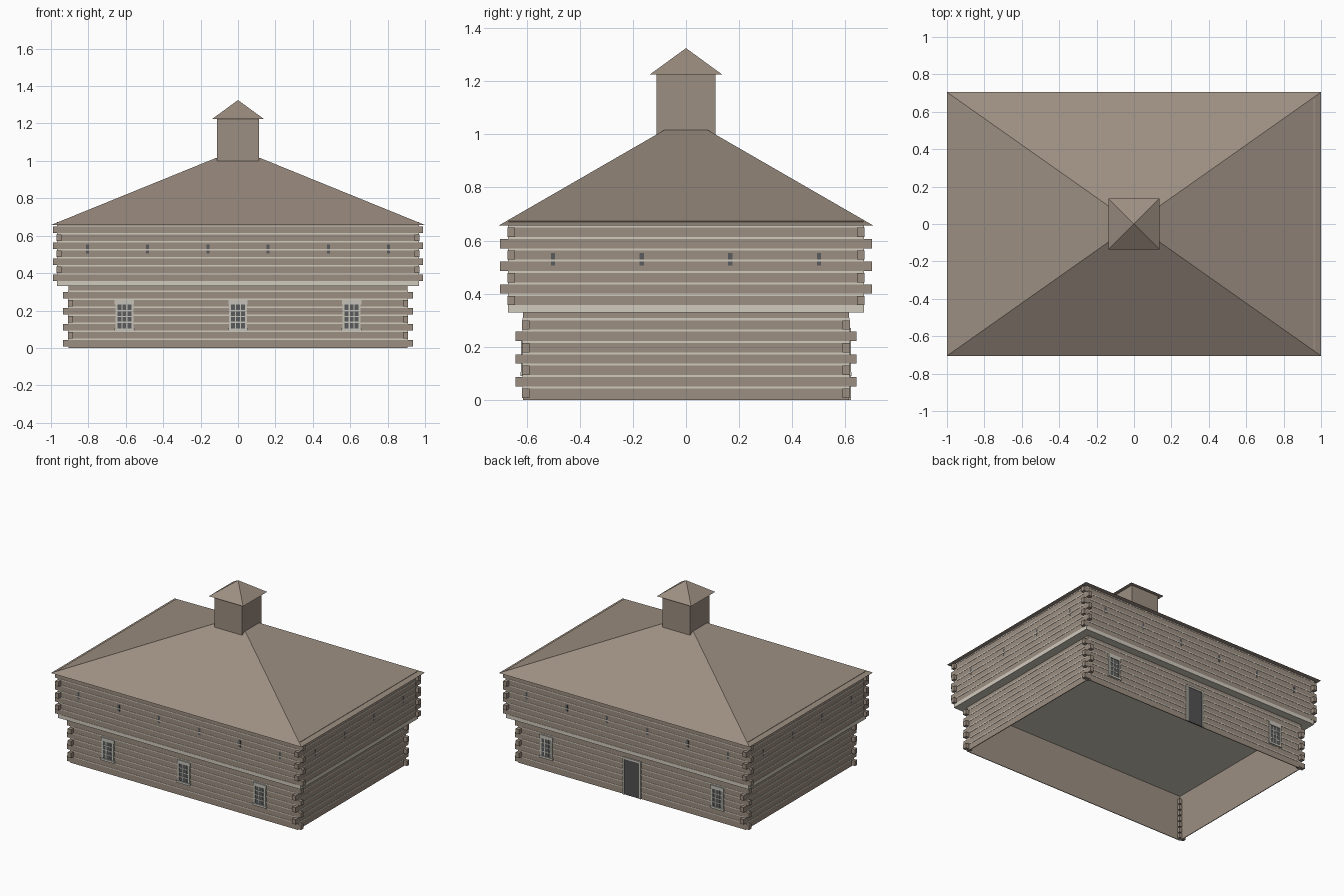
import bpy, bmesh

if "Cube" in bpy.data.objects:
    bpy.data.objects.remove(bpy.data.objects["Cube"])

def mat(name, r, g, b):
    m = bpy.data.materials.new(name)
    m.diffuse_color = (r, g, b, 1)
    m.use_nodes = True
    m.node_tree.nodes["Principled BSDF"].inputs["Base Color"].default_value = m.diffuse_color
    return m

WOOD = mat("weathered_wood", .335, .272, .222)
CHINK = mat("pale_chinking", .64, .595, .52)
FRAME = mat("pale_frame", .56, .54, .48)
DARK = mat("dark_grey", .10, .105, .11)
DOOR = mat("door_dark", .085, .085, .085)

def boxes(name, material, items):
    """One object from many boxes given as (x0, x1, y0, y1, z0, z1)."""
    bm = bmesh.new()
    for x0, x1, y0, y1, z0, z1 in items:
        vs = bmesh.ops.create_cube(bm, size=1)["verts"]
        for v in vs:
            v.co.x = x1 if v.co.x > 0 else x0
            v.co.y = y1 if v.co.y > 0 else y0
            v.co.z = z1 if v.co.z > 0 else z0
    return finish(name, material, bm)

def finish(name, material, bm):
    bmesh.ops.recalc_face_normals(bm, faces=bm.faces)
    me = bpy.data.meshes.new(name)
    bm.to_mesh(me)
    bm.free()
    me.materials.append(material)
    ob = bpy.data.objects.new(name, me)
    bpy.context.collection.objects.link(ob)
    return ob

def hip(name, hx, hy, z0, z1, top):
    """Hipped roof: rectangle scaled to 'top' at z1 (0 gives a point)."""
    bm = bmesh.new()
    cs = [(-1, -1), (1, -1), (1, 1), (-1, 1)]
    lo = [bm.verts.new((a * hx, b * hy, z0)) for a, b in cs]
    bm.faces.new(lo)
    if top:
        hi = [bm.verts.new((a * hx * top, b * hy * top, z1)) for a, b in cs]
        bm.faces.new(hi)
        for i in range(4):
            j = (i + 1) % 4
            bm.faces.new((lo[i], lo[j], hi[j], hi[i]))
    else:
        tip = bm.verts.new((0, 0, z1))
        for i in range(4):
            bm.faces.new((lo[i], lo[(i + 1) % 4], tip))
    return finish(name, WOOD, bm)

def ring(hx, hy, z0, z1, t):
    """Four wall slabs, outer half sizes hx, hy, thickness t."""
    return [(-hx, hx, -hy, -hy + t, z0, z1), (-hx, hx, hy - t, hy, z0, z1),
            (-hx, -hx + t, -hy + t, hy - t, z0, z1), (hx - t, hx, -hy + t, hy - t, z0, z1)]

PITCH, LOG, T = .0428, .035, .027

def log_ends(name, hx, hy, ex, ey, z0, n):
    """Squared log ends crossing at the corners, front/back and side in turn."""
    out = []
    for k in range(n):
        a = z0 + k * PITCH
        for sx in (-1, 1):
            for sy in (-1, 1):
                ox, oy = (ex, hy) if k % 2 == 0 else (hx, ey)
                x0, x1 = sorted((sx * (hx - T), sx * ox))
                y0, y1 = sorted((sy * (hy - T), sy * oy))
                out.append((x0, x1, y0, y1, a, a + LOG))
    boxes(name, WOOD, out)

def chinking(name, hx, hy, z0, n):
    """Pale strips in the joints above each log, a hair proud of the wall."""
    out = []
    for k in range(n):
        z = z0 + k * PITCH + LOG
        out += ring(hx, hy, z, z + PITCH - LOG, .005)
    boxes(name, CHINK, out)

# Lower storey: open wooden shell
LX, LY, UX, UY = .907, .614, .967, .669
boxes("lower_walls", WOOD, ring(LX, LY, 0, .333, .005))
log_ends("lower_log_ends", LX + .003, LY + .003, .935, .643, .008, 7)
chinking("lower_chinking", LX + .002, LY + .002, .008, 7)

# Upper storey: overhanging, with pale base
boxes("upper_walls", WOOD, [(-UX, UX, -UY, UY, .335, .673)])
boxes("upper_base", CHINK, [(-UX - .002, UX + .002, -UY - .002, UY + .002, .33, .357)])
log_ends("upper_log_ends", UX + .003, UY + .003, .99, .70, .357, 7)
chinking("upper_chinking", UX + .002, UY + .002, .357, 7)

# Main roof, cupola and its cap
hip("main_roof", 1, .705, .657, 1.016, .117)
boxes("cupola", WOOD, [(-.111, .111, -.111, .111, .997, 1.226)])
hip("cupola_cap", .137, .137, 1.225, 1.325, 0)

# Windows: frame bars, muntins and dark glass
def window(name, cx, s):
    def at(x0, x1, z0, z1, d):
        y0, y1 = sorted((s * (LY - .003), s * (LY + d)))
        return (cx + x0, cx + x1, y0, y1, z0, z1)
    boxes(name + "_glass", DARK, [at(-.04, .04, .10, .24, .003)])
    bars = [at(-.049, -.037, .095, .25, .007), at(.037, .049, .095, .25, .007),
            at(-.052, .052, .231, .255, .008), at(-.054, .054, .09, .105, .010)]
    bars += [at(x - .003, x + .003, .10, .24, .005) for x in (-.0125, .0125)]
    bars += [at(-.04, .04, z - .003, z + .003, .005) for z in (.137, .168, .199)]
    boxes(name + "_frame", FRAME, bars)

for i, x in enumerate((-.607, 0, .607)):
    window("front_window_%d" % i, x, -1)
for i, x in enumerate((-.683, .683)):
    window("back_window_%d" % i, x, 1)

# Back door
boxes("door", DOOR, [(-.06, .06, LY - .003, LY + .004, 0, .258)])
boxes("door_frame", FRAME, [(-.073, -.059, LY - .003, LY + .008, 0, .27),
                            (.059, .073, LY - .003, LY + .008, 0, .27),
                            (-.073, .073, LY - .003, LY + .008, .256, .27)])

# Loopholes, crossed by the chinking line
slits = []
for s in (-1, 1):
    y0, y1 = sorted((s * (UY - .003), s * (UY + .001)))
    x0, x1 = sorted((s * (UX - .003), s * (UX + .001)))
    slits += [(c - .008, c + .008, y0, y1, .506, .554)
              for c in (-.805, -.483, -.161, .161, .483, .805)]
    slits += [(x0, x1, c - .008, c + .008, .506, .554) for c in (-.501, -.167, .167, .501)]
boxes("loopholes", DARK, slits)
